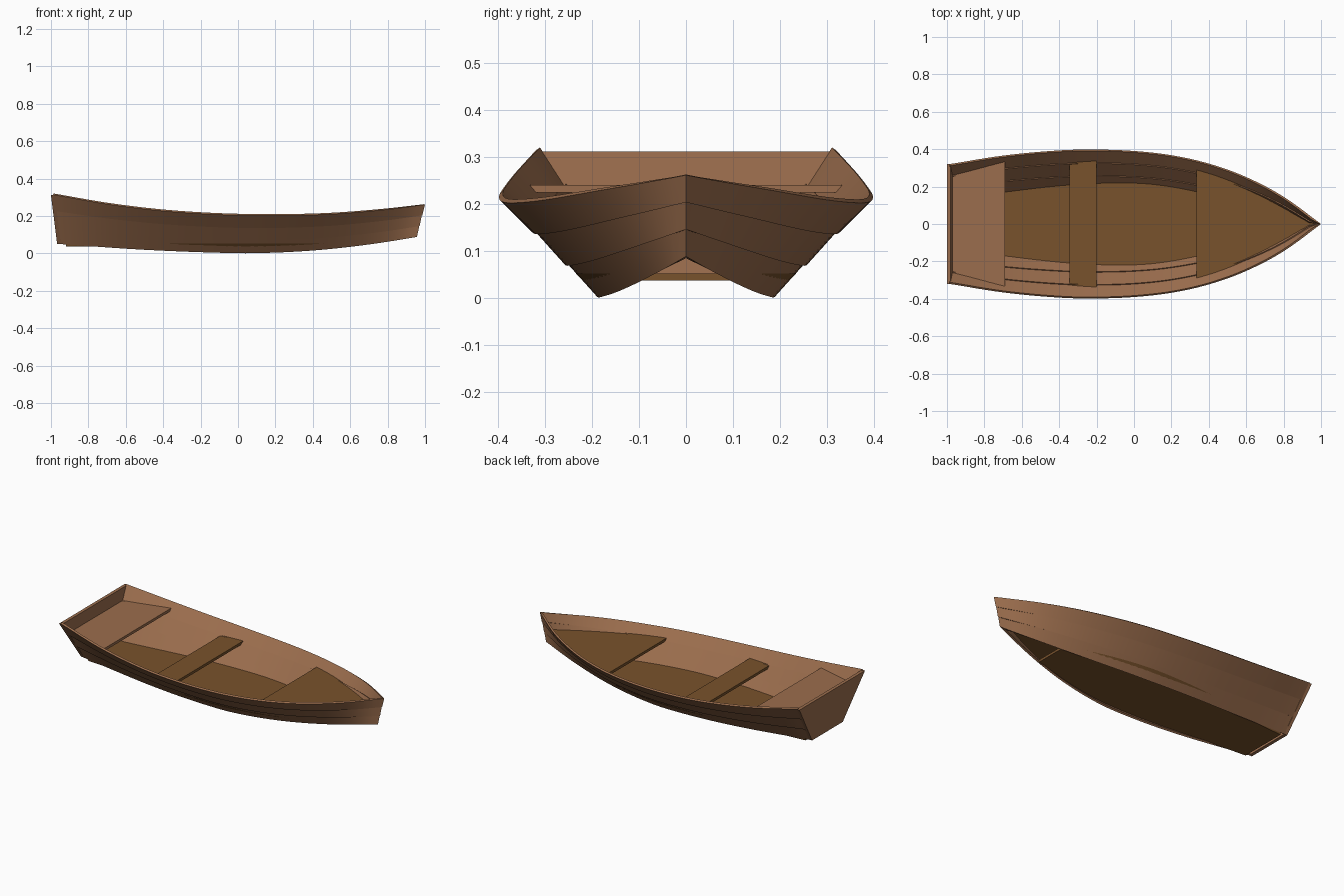
import bpy, bmesh
from mathutils import Vector

if "Cube" in bpy.data.objects:
    bpy.data.objects.remove(bpy.data.objects["Cube"])


def material(name, rgb):
    m = bpy.data.materials.new(name)
    m.diffuse_color = (*rgb, 1)
    m.use_nodes = True
    m.node_tree.nodes["Principled BSDF"].inputs["Base Color"].default_value = m.diffuse_color
    return m


HULL = material("hull_wood", (0.33, 0.155, 0.075))
PLANK = material("plank_wood", (0.19, 0.085, 0.025))

# Hull lines along the length u (-1 stern, 1 bow)
GUNWALE_Y = [(-1, .32), (-.7, .367), (-.4, .394), (-.2, .398), (0, .39), (.2, .367),
             (.4, .322), (.6, .25), (.8, .145), (1, 0)]
GUNWALE_Z = [(-1, .314), (-.7, .262), (-.4, .226), (-.1, .207), (.2, .202), (.5, .21), (.8, .235), (1, .261)]
CHINE_Y = [(-1, .15), (-.5, .182), (-.2, .191), (.1, .182), (.4, .143), (.7, .08), (1, 0)]
CHINE_Z = [(-1, .05), (-.5, .018), (0, .001), (.2, .004), (.4, .014), (.6, .032), (.8, .057), (1, .088)]


def curve(pts, u):
    """Smooth cubic through the given points."""
    n = len(pts)

    def slope(i):
        a, b = pts[max(i - 1, 0)], pts[min(i + 1, n - 1)]
        return (b[1] - a[1]) / (b[0] - a[0])
    i = 0
    while i < n - 2 and u > pts[i + 1][0]:
        i += 1
    (x0, y0), (x1, y1) = pts[i], pts[i + 1]
    h = x1 - x0
    t = (u - x0) / h
    return (y0 * (2*t**3 - 3*t**2 + 1) + slope(i) * h * (t**3 - 2*t**2 + t)
            + y1 * (3*t**2 - 2*t**3) + slope(i + 1) * h * (t**3 - t**2))


def x_ends(f):
    return -.955 - .033 * f, .957 + .043 * f


def hull(u, f):
    """Outer hull point at length u, height fraction f."""
    a, b = x_ends(f)
    mix = lambda lo, hi: lo + (hi - lo) * f
    return Vector((a + (b - a) * (u + 1) / 2,
                   mix(curve(CHINE_Y, u), curve(GUNWALE_Y, u)),
                   mix(curve(CHINE_Z, u), curve(GUNWALE_Z, u))))


def inset(u, f, d):
    """Hull point moved inward by d, kept on its own side of the keel line."""
    e = .01
    along = hull(min(u + e, 1), f) - hull(max(u - e, -1), f)
    up = hull(u, 1) - hull(u, 0)
    p = hull(u, f) + along.cross(up).normalized() * -d * (1 if along.cross(up).y > 0 else -1)
    p.y = max(p.y, 0)
    return p


def half_width(x, z):
    """Half breadth of the hull at x and height z."""
    f = .5
    for _ in range(8):
        a, b = x_ends(f)
        u = max(-1, min(1, 2 * (x - a) / (b - a) - 1))
        z0, z1 = curve(CHINE_Z, u), curve(GUNWALE_Z, u)
        f = max(0, min(1, (z - z0) / (z1 - z0)))
    return hull(u, f).y


def make(name, verts, faces, mat):
    me = bpy.data.meshes.new(name)
    me.from_pydata(verts, [], faces)
    bm = bmesh.new()
    bm.from_mesh(me)
    bmesh.ops.recalc_face_normals(bm, faces=bm.faces)
    bm.to_mesh(me)
    bm.free()
    me.materials.append(mat)
    ob = bpy.data.objects.new(name, me)
    bpy.context.collection.objects.link(ob)
    bpy.ops.object.select_all(action='DESELECT')
    ob.select_set(True)
    bpy.context.view_layer.objects.active = ob
    bpy.ops.object.shade_smooth_by_angle(angle=.6)
    return ob


def loft(name, rings, mat):
    """Closed tube through rings of equal size, capped at both ends."""
    k = len(rings[0])
    faces = [(i*k + j, i*k + (j+1) % k, (i+1)*k + (j+1) % k, (i+1)*k + j)
             for i in range(len(rings) - 1) for j in range(k)]
    faces += [tuple(range(k)), tuple(range((len(rings)-1)*k, len(rings)*k))]
    return make(name, [v for r in rings for v in r], faces, mat)


def board(name, x0, x1, z_top, thick, gap, mat, steps):
    """Flat board fitted between the hull sides."""
    rings = []
    for i in range(steps + 1):
        x = x0 + (x1 - x0) * i / steps
        w = max(half_width(x, z_top) - gap, .003)
        lo = max(half_width(x, z_top - thick) - gap, .003)
        rings.append([(x, -w, z_top), (x, w, z_top), (x, lo, z_top - thick), (x, -lo, z_top - thick)])
    return loft(name, rings, mat)


# Overlapping side planks, mirrored to both sides
N, THICK, LAP = 48, .011, .006
for k, name in enumerate(["lower_strake", "middle_strake", "upper_strake"]):
    f0 = k / 3
    f1 = (k + 1) / 3 + (.03 if k < 2 else 0)
    d1 = LAP if k < 2 else 0
    rings = []
    for i in range(N + 1):
        u = -1 + 2 * i / N
        rings.append([inset(u, f0, 0), inset(u, f1, d1), inset(u, f1, d1 + THICK), inset(u, f0, THICK)])
    ob = loft(name, rings, HULL)
    m = ob.modifiers.new("mirror", 'MIRROR')
    m.use_axis = (False, True, False)

# Raked transom
c, g = hull(-1, 0), hull(-1, 1)
outline = [(c.x, -c.y, c.z), (c.x, c.y, c.z), (g.x, g.y, g.z - .003), (g.x, -g.y, g.z - .003)]
loft("transom", [[(x + dx, y, z) for x, y, z in outline] for dx in (-.012, .008)], HULL)

# Seats, bow deck and floor
board("stern_seat", -.975, -.69, .24, .016, .014, HULL, 8)
board("middle_seat", -.345, -.2, .167, .016, .014, PLANK, 4)
board("bow_deck", .335, .965, .167, .016, .014, PLANK, 24)
board("floor", -.92, .6, .052, .015, .004, PLANK, 30)
